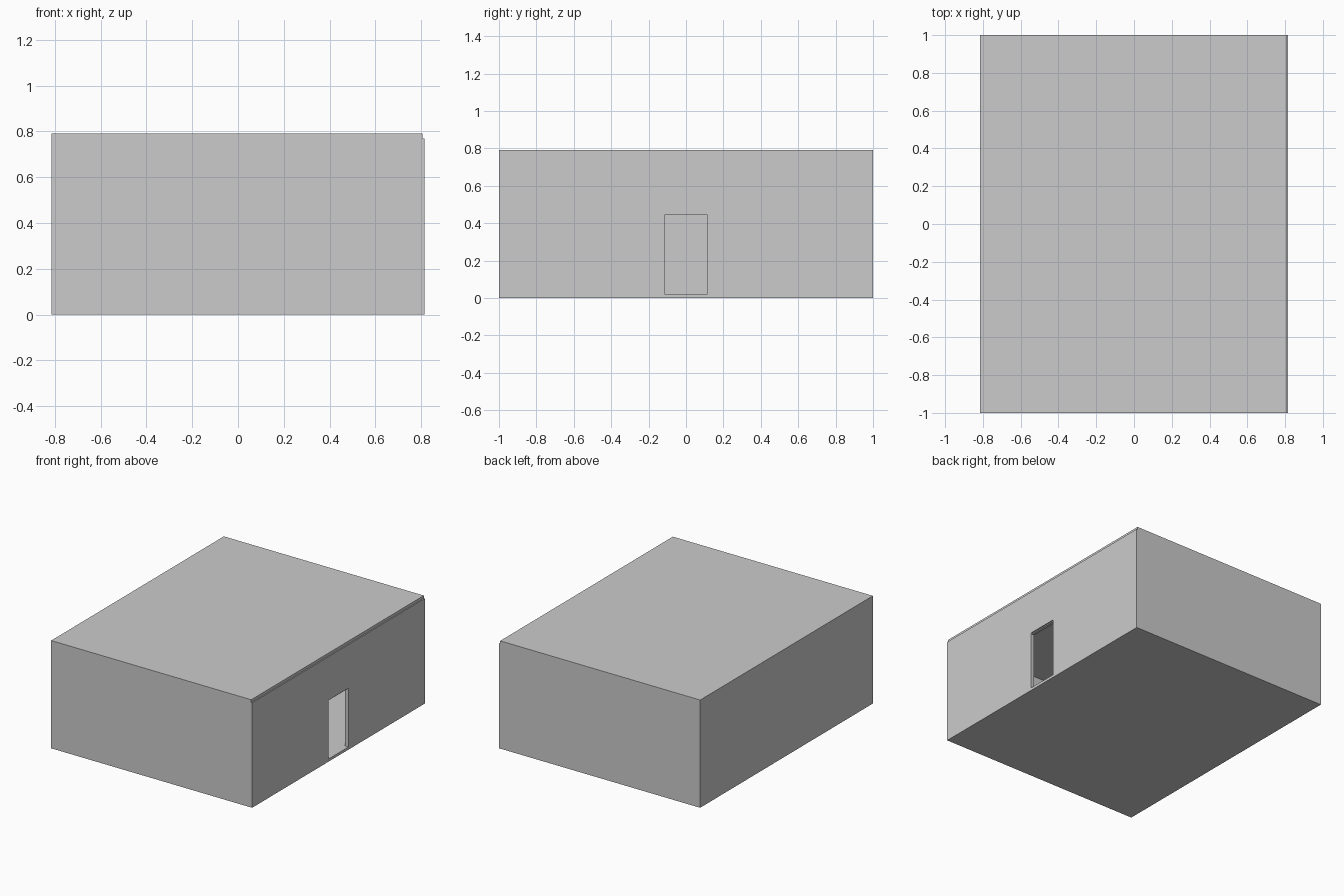
import bpy, bmesh

if "Cube" in bpy.data.objects:
    bpy.data.objects.remove(bpy.data.objects["Cube"])

X, Y, H = 0.815, 1.0, 0.79      # outer half width, half depth, height
T = 0.02                        # slab and wall thickness
XI = 0.807                      # line where the core meets the outer skin
DOOR = 0.115                    # half width of the doorway


def box(name, x, y, z):
    bm = bmesh.new()
    bmesh.ops.create_cube(bm, size=1)
    for v in bm.verts:
        v.co = [r[0] if c < 0 else r[1] for r, c in zip((x, y, z), v.co)]
    me = bpy.data.meshes.new(name)
    bm.to_mesh(me)
    bm.free()
    ob = bpy.data.objects.new(name, me)
    bpy.context.collection.objects.link(ob)
    return ob


def door_wall(name, x0, x1, top, head):
    # upside-down U outline extruded along x
    outline = [(-Y, T), (-DOOR, T), (-DOOR, head), (DOOR, head),
               (DOOR, T), (Y, T), (Y, top), (-Y, top)]
    bm = bmesh.new()
    face = bm.faces.new([bm.verts.new((x0, y, z)) for y, z in outline])
    ext = bmesh.ops.extrude_face_region(bm, geom=[face])
    moved = [g for g in ext["geom"] if isinstance(g, bmesh.types.BMVert)]
    bmesh.ops.translate(bm, verts=moved, vec=(x1 - x0, 0, 0))
    bmesh.ops.recalc_face_normals(bm, faces=bm.faces)
    me = bpy.data.meshes.new(name)
    bm.to_mesh(me)
    bm.free()
    bpy.context.collection.objects.link(bpy.data.objects.new(name, me))


# floor and roof slabs
box("floor", (-X, X), (-Y, Y), (0, T))
box("roof", (-X, XI), (-Y, Y), (H - T, H))

# plain walls
box("left_wall", (-X, -X + T), (-Y, Y), (T, H - T))
box("front_wall", (-X + T, XI - T), (-Y, -Y + T), (T, H - T))
box("back_wall", (-X + T, XI - T), (Y - T, Y), (T, H - T))

# wall with the doorway: structural core plus thin outer skin
door_wall("door_wall_core", XI - T, XI, H - T, 0.443)
door_wall("door_wall_skin", XI, X, H - T, 0.45)
